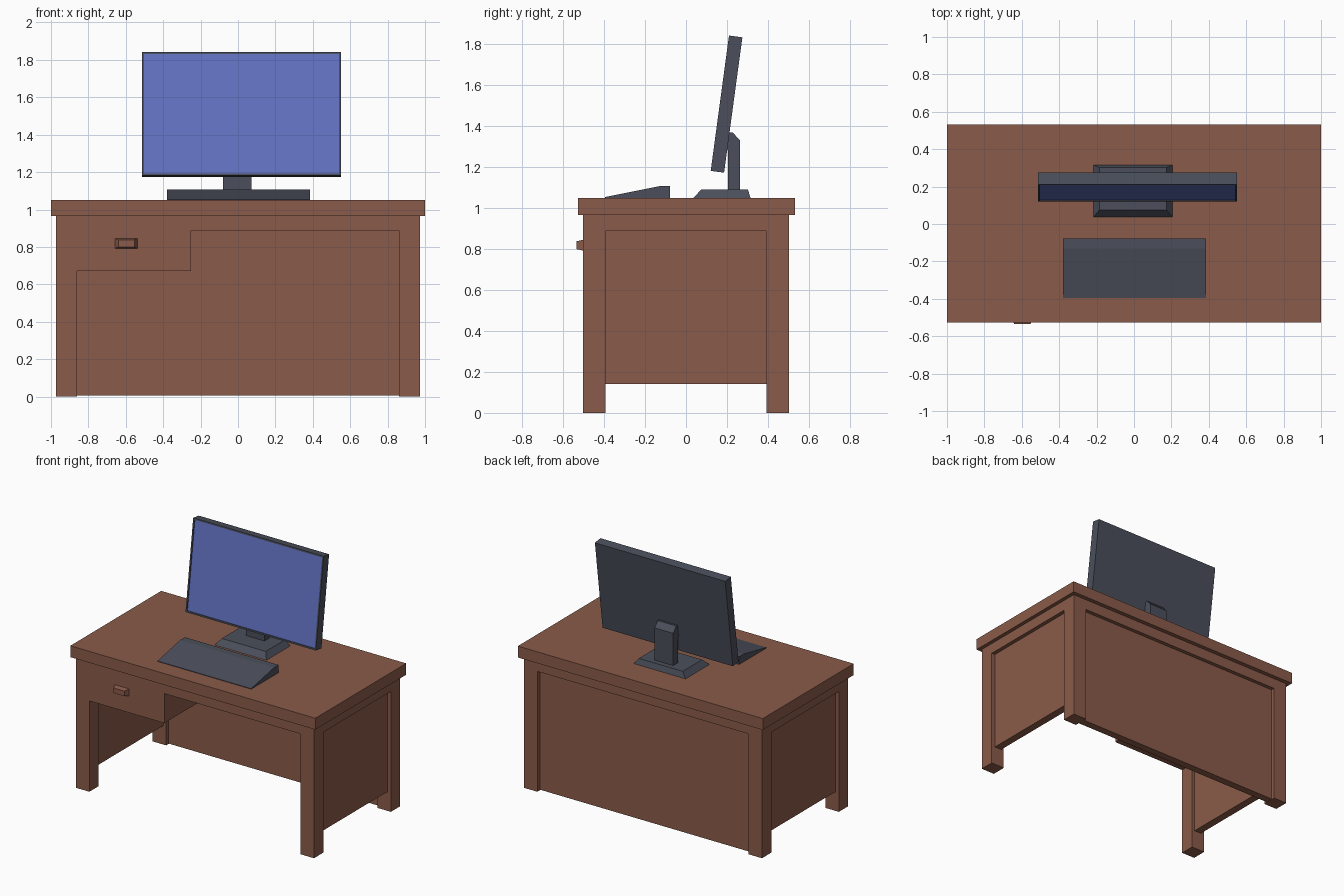
import bpy, bmesh, math
from mathutils import Matrix

if "Cube" in bpy.data.objects:
    bpy.data.objects.remove(bpy.data.objects["Cube"])


def material(name, rgb):
    m = bpy.data.materials.new(name)
    m.diffuse_color = (*rgb, 1)
    m.use_nodes = True
    m.node_tree.nodes["Principled BSDF"].inputs["Base Color"].default_value = m.diffuse_color
    return m


WOOD = material("brown wood", (0.254, 0.105, 0.067))
GREY = material("dark grey plastic", (0.070, 0.078, 0.105))
BLUE = material("blue screen", (0.125, 0.170, 0.550))


def finish(name, bm, *mats):
    bmesh.ops.recalc_face_normals(bm, faces=bm.faces)
    me = bpy.data.meshes.new(name)
    bm.to_mesh(me)
    bm.free()
    for m in mats:
        me.materials.append(m)
    ob = bpy.data.objects.new(name, me)
    bpy.context.collection.objects.link(ob)
    return ob


def box(name, x, y, z, mat):
    bm = bmesh.new()
    bmesh.ops.create_cube(bm, size=1)
    for v in bm.verts:
        v.co = [r[0] if c < 0 else r[1] for r, c in zip((x, y, z), v.co)]
    return finish(name, bm, mat)


def loft(name, a, b, mat):
    """Solid between two point loops of equal length."""
    bm = bmesh.new()
    va, vb = ([bm.verts.new(p) for p in pts] for pts in (a, b))
    bm.faces.new(va)
    bm.faces.new(vb)
    n = len(a)
    for i in range(n):
        j = (i + 1) % n
        bm.faces.new((va[i], va[j], vb[j], vb[i]))
    return finish(name, bm, mat)


def extrude_x(name, profile, x0, x1, mat):
    return loft(name, [(x0, y, z) for y, z in profile],
                [(x1, y, z) for y, z in profile], mat)


def rect(u0, u1, v0, v1):
    return [(u0, v0), (u1, v0), (u1, v1), (u0, v1)]


# Desk top
TOP, UNDER, RAIL = 1.05, 0.966, 0.888
box("desk_top", (-1, 1), (-0.527, 0.533), (UNDER, TOP), WOOD)

# Legs, side rails and recessed side panels
for s, side in ((-1, "left"), (1, "right")):
    outer = sorted((s * 0.862, s * 0.972))
    for t, end in ((-1, "front"), (1, "back")):
        box(f"{end}_{side}_leg", outer, sorted((t * 0.394, t * 0.502)), (0, UNDER), WOOD)
    box(f"{side}_rail", outer, (-0.394, 0.394), (RAIL, UNDER), WOOD)
    box(f"{side}_panel", sorted((s * 0.885, s * 0.943)), (-0.394, 0.394), (0.14, RAIL), WOOD)

# Front and back rails, back panel
box("front_rail", (-0.862, 0.862), (-0.502, -0.394), (RAIL, UNDER), WOOD)
box("back_rail", (-0.862, 0.862), (0.394, 0.502), (RAIL, UNDER), WOOD)
box("back_panel", (-0.862, 0.862), (0.418, 0.474), (0.005, RAIL), WOOD)

# Drawer with tapered handle
box("drawer", (-0.862, -0.25), (-0.502, 0.394), (0.67, RAIL), WOOD)
loft("drawer_handle",
     [(x, -0.50, z) for x, z in rect(-0.658, -0.537, 0.792, 0.846)],
     [(x, -0.535, z) for x, z in rect(-0.64, -0.553, 0.80, 0.838)], WOOD)

# Keyboard wedge
extrude_x("keyboard", [(-0.396, TOP), (-0.396, 1.054), (-0.132, 1.107),
                       (-0.077, 1.107), (-0.077, TOP)], -0.38, 0.385, GREY)

# Monitor stand: sloped base and chamfered neck
loft("stand_base",
     [(x, y, TOP) for x, y in rect(-0.217, 0.206, 0.037, 0.315)],
     [(x, y, 1.092) for x, y in rect(-0.185, 0.174, 0.075, 0.302)], GREY)
extrude_x("stand_neck", [(0.206, 1.09), (0.264, 1.09), (0.264, 1.33),
                         (0.228, 1.37), (0.19, 1.37), (0.19, 1.30), (0.206, 1.28)],
          -0.08, 0.072, GREY)

# Monitor: slab leaning back, with the screen inset in the front face
W, T, H = 1.064, 0.066, 0.667
bm = bmesh.new()
bmesh.ops.create_cube(bm, size=1, matrix=Matrix.Diagonal((W, T, H, 1)))
bm.normal_update()
screen = next(f for f in bm.faces if f.normal.y < -0.9)
bmesh.ops.inset_region(bm, faces=[screen], thickness=0.015)
bmesh.ops.inset_region(bm, faces=[screen], thickness=0.001, depth=-0.006)
screen.material_index = 1
monitor = finish("monitor", bm, GREY, BLUE)
monitor.location = (0.019, 0.198, 1.508)
monitor.rotation_euler.x = -math.radians(7.7)
